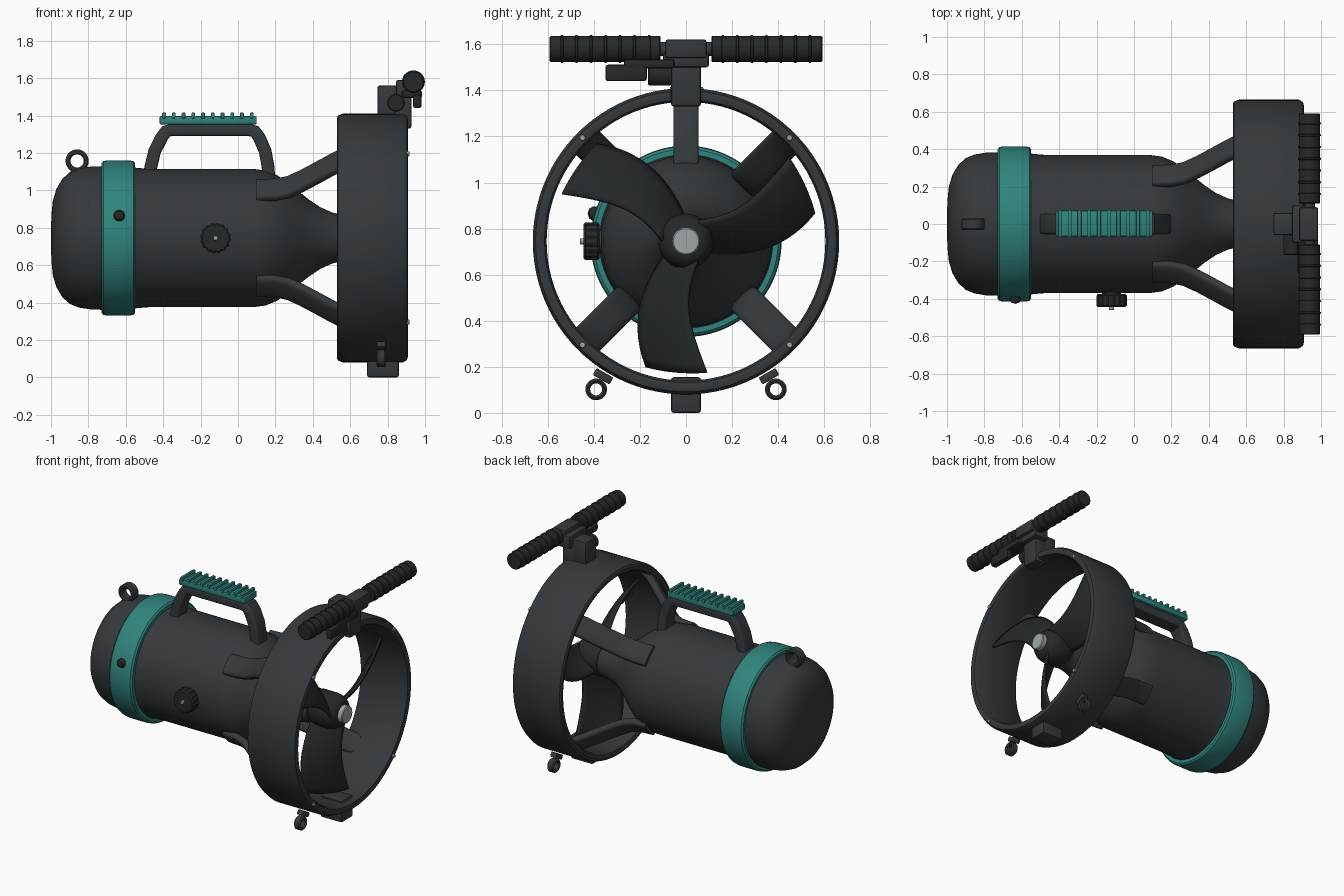
import bpy, bmesh, math
from mathutils import Matrix, Vector

if "Cube" in bpy.data.objects:
    bpy.data.objects.remove(bpy.data.objects["Cube"])

CZ = 0.745  # height of the main axis


def material(name, rgb):
    m = bpy.data.materials.new(name)
    m.diffuse_color = (*rgb, 1)
    m.use_nodes = True
    m.node_tree.nodes["Principled BSDF"].inputs["Base Color"].default_value = m.diffuse_color
    return m


DARK = material("dark_grey", (0.035, 0.041, 0.046))
BLACK = material("black_rubber", (0.018, 0.022, 0.024))
TEAL = material("teal", (0.03, 0.23, 0.205))
SILVER = material("silver", (0.35, 0.39, 0.4))


def finish(name, bm, mat, matrix=Matrix(), angle=35):
    bmesh.ops.remove_doubles(bm, verts=bm.verts, dist=1e-5)
    bmesh.ops.recalc_face_normals(bm, faces=bm.faces)
    me = bpy.data.meshes.new(name)
    bm.to_mesh(me)
    bm.free()
    me.transform(matrix)
    me.polygons.foreach_set("use_smooth", [True] * len(me.polygons))
    me.set_sharp_from_angle(angle=math.radians(angle))
    me.materials.append(mat)
    ob = bpy.data.objects.new(name, me)
    bpy.context.collection.objects.link(ob)
    return ob


def lathe(name, profile, mat, loc=(0, 0, CZ), yaw=0, closed=False, segs=64, teeth=0.0):
    """Revolve (along, radius) points about local x; yaw 90 turns the axis to +y."""
    bm = bmesh.new()
    rings = []
    for a, r in profile:
        ring = []
        for i in range(segs):
            t = 2 * math.pi * i / segs
            rr = r * (1 - (teeth if i % 4 < 2 else 0))
            ring.append(bm.verts.new((a, rr * math.cos(t), rr * math.sin(t))))
        rings.append(ring)
    pairs = list(zip(rings, rings[1:])) + ([(rings[-1], rings[0])] if closed else [])
    for p, q in pairs:
        for i in range(segs):
            j = (i + 1) % segs
            bm.faces.new((p[i], p[j], q[j], q[i]))
    bmesh.ops.dissolve_degenerate(bm, dist=1e-6, edges=bm.edges)
    return finish(name, bm, mat, Matrix.Translation(loc) @ Matrix.Rotation(math.radians(yaw), 4, 'Z'))


def cyl(name, loc, r, h, mat, yaw=0, segs=32, teeth=0.0):
    c = min(r, h) * 0.12
    prof = [(0, 0), (0, r - c), (c, r), (h - c, r), (h, r - c), (h, 0)]
    return lathe(name, prof, mat, loc, yaw, segs=segs, teeth=teeth)


def box(name, x, y, z, mat, bevel=0.012, tilt=0):
    bm = bmesh.new()
    bmesh.ops.create_cube(bm, size=1)
    bmesh.ops.scale(bm, vec=(x[1] - x[0], y[1] - y[0], z[1] - z[0]), verts=bm.verts)
    bmesh.ops.bevel(bm, geom=bm.edges[:], offset=bevel, segments=2, affect='EDGES', profile=0.5)
    c = Vector((sum(x) / 2, sum(y) / 2, sum(z) / 2))
    return finish(name, bm, mat, Matrix.Translation(c) @ Matrix.Rotation(math.radians(tilt), 4, 'X'))


def sweep(name, path, thick, width, mat, matrix=Matrix(), power=0.4):
    """Sweep a rounded rectangle along (x, z) points."""
    bm = bmesh.new()
    rings, n = [], 24
    pts = [Vector(p) for p in path]
    for k, p in enumerate(pts):
        d = (pts[min(k + 1, len(pts) - 1)] - pts[max(k - 1, 0)]).normalized()
        ring = []
        for i in range(n):
            t = 2 * math.pi * i / n
            c, s = math.cos(t), math.sin(t)
            u = math.copysign(abs(c) ** power, c) * thick / 2
            v = math.copysign(abs(s) ** power, s) * width / 2
            ring.append(bm.verts.new((p.x - d.y * u, v, p.y + d.x * u)))
        rings.append(ring)
    for a, b in zip(rings, rings[1:]):
        for i in range(n):
            bm.faces.new((a[i], a[(i + 1) % n], b[(i + 1) % n], b[i]))
    bm.faces.new(rings[0])
    bm.faces.new(rings[-1])
    return finish(name, bm, mat, matrix)


def eyelet(name, loc, r_out, r_in, w, yaw):
    h, b = w / 2, 0.008
    prof = [(-h, r_in + b), (-h, r_out - b), (b - h, r_out), (h - b, r_out),
            (h, r_out - b), (h, r_in + b), (h - b, r_in), (b - h, r_in)]
    lathe(name, prof, DARK, loc, yaw, closed=True, segs=32)


# Hull and tail cone, collar band, propeller hub
lathe("hull", [(-1, 0), (-0.998, 0.12), (-0.99, 0.2), (-0.97, 0.265), (-0.94, 0.315), (-0.9, 0.352),
               (-0.85, 0.372), (-0.78, 0.383), (-0.6, 0.385), (-0.54, 0.375), (-0.48, 0.37), (0.08, 0.37),
               (0.15, 0.36), (0.21, 0.335), (0.27, 0.295), (0.33, 0.245), (0.38, 0.205), (0.44, 0.165),
               (0.5, 0.138), (0.56, 0.122), (0.62, 0.115), (0.62, 0)], DARK, segs=96)
lathe("collar_band", [(-0.73, 0.37), (-0.73, 0.4), (-0.72, 0.411), (-0.7, 0.415), (-0.58, 0.415),
                      (-0.56, 0.411), (-0.55, 0.4), (-0.55, 0.36)], TEAL, closed=True, segs=96)
lathe("propeller_hub", [(0.625, 0), (0.625, 0.11), (0.64, 0.12), (0.74, 0.12), (0.78, 0.113),
                        (0.81, 0.095), (0.825, 0.07), (0.825, 0)], BLACK)
cyl("hub_cap", (0.815, 0, CZ), 0.06, 0.045, SILVER)

# Duct ring with four front bolts and four struts
lathe("duct_ring", [(0.528, 0.64), (0.535, 0.655), (0.56, 0.665), (0.88, 0.665), (0.903, 0.653), (0.908, 0.635),
                    (0.903, 0.614), (0.885, 0.605), (0.55, 0.605), (0.535, 0.615)], DARK, closed=True, segs=96)
for k in range(4):
    a = math.radians(45 + 90 * k)
    cyl("duct_bolt", (0.9, 0.636 * math.cos(a), CZ + 0.636 * math.sin(a)), 0.013, 0.016, SILVER, segs=16)
    sweep("duct_strut", [(0.1, 0.36), (0.2, 0.365), (0.27, 0.385), (0.34, 0.43), (0.42, 0.49),
                         (0.5, 0.552), (0.56, 0.595), (0.64, 0.63)], 0.055, 0.145, DARK,
          Matrix.Translation((0, 0, CZ)) @ Matrix.Rotation(a, 4, 'X'), 0.6)


# Propeller blades: cubic edges, lofted and pitched
def cubic(p, t):
    out = Vector((0, 0))
    for i in range(4):
        w = 1
        for j in range(4):
            if j != i:
                w *= (t * 3 - j) / (i - j)
        out += w * Vector(p[i])
    return out


LEAD = [(0.05, -0.09), (0.01, -0.25), (0.03, -0.4), (0.09, -0.57)]
TRAIL = [(-0.09, -0.06), (-0.17, -0.2), (-0.205, -0.36), (-0.17, -0.545)]
for k in range(3):
    bm = bmesh.new()
    rows = []
    for i in range(15):
        t = i / 14
        row = []
        for j in range(9):
            u = j / 8
            p = cubic(TRAIL, t).lerp(cubic(LEAD, t), u)
            p *= 1 + 0.02 * t * 4 * u * (1 - u)
            x = 0.72 + (u - 0.5) * 0.17 + 0.02 * math.sin(math.pi * u)
            row.append(bm.verts.new((x, p.x, p.y)))
        rows.append(row)
    for a, b in zip(rows, rows[1:]):
        for j in range(8):
            bm.faces.new((a[j], a[j + 1], b[j + 1], b[j]))
    blade = finish("propeller_blade", bm, BLACK,
                   Matrix.Translation((0, 0, CZ)) @ Matrix.Rotation(math.radians(120 * k), 4, 'X'))
    mod = blade.modifiers.new("thickness", 'SOLIDIFY')
    mod.thickness, mod.offset = 0.016, 0

# Carry handle with ribbed grip
sweep("carry_handle", [(-0.475, 1.07), (-0.465, 1.13), (-0.445, 1.21), (-0.41, 1.28), (-0.385, 1.315),
                       (-0.35, 1.325), (0.05, 1.325), (0.09, 1.315), (0.115, 1.28), (0.145, 1.21),
                       (0.16, 1.13), (0.165, 1.07)], 0.068, 0.11, DARK, power=0.3)
box("handle_grip", (-0.42, 0.1), (-0.066, 0.072), (1.352, 1.397), TEAL, 0.008)
for i in range(10):
    x = -0.395 + i * 0.052
    box("grip_rib", (x - 0.01, x + 0.01), (-0.07, 0.075), (1.385, 1.415), TEAL, 0.004)

# Rear lifting eye, side dial and collar knob
eyelet("lifting_eye", (-0.86, 0, 1.157), 0.062, 0.035, 0.066, 90)
box("lifting_eye_base", (-0.895, -0.825), (-0.033, 0.033), (1.07, 1.12), DARK)
cyl("dial_neck", (-0.12, -0.34, CZ), 0.05, 0.05, DARK, -90)
cyl("dial", (-0.12, -0.375, CZ), 0.082, 0.07, BLACK, -90, 64, 0.07)
cyl("dial_pin", (-0.12, -0.43, CZ), 0.013, 0.03, SILVER, -90, 16)
lathe("collar_knob", [(0, 0), (0, 0.03), (0.03, 0.03), (0.045, 0.022), (0.052, 0)], BLACK,
      (-0.635, -0.375, 0.865), -90, segs=24)

# Steering mount, clamp, throttle
box("mount_block", (0.745, 0.875), (-0.06, 0.06), (1.39, 1.56), DARK)
box("mount_plate", (0.835, 0.928), (-0.065, 0.065), (1.33, 1.53), DARK)
box("bar_clamp", (0.845, 0.96), (-0.1, 0.1), (1.5, 1.59), DARK)
box("clamp_top", (0.885, 0.985), (-0.09, 0.09), (1.54, 1.622), DARK)
cyl("throttle_pivot", (0.845, -0.05, 1.468), 0.047, 0.115, BLACK, -90)
box("throttle_arm", (0.875, 0.985), (-0.27, -0.05), (1.495, 1.535), BLACK)
box("throttle_lever", (0.935, 0.982), (-0.35, -0.17), (1.44, 1.512), BLACK)

# Handlebar with two ribbed grips
cyl("handlebar", (0.938, -0.55, 1.58), 0.03, 1.1, DARK, 90)
grip = [(0.11, 0), (0.11, 0.053), (0.115, 0.057)]
for i in range(7):
    a = 0.16 + i * 0.063
    grip += [(a - 0.006, 0.057), (a - 0.004, 0.061), (a + 0.004, 0.061), (a + 0.006, 0.057)]
grip += [(0.587, 0.057), (0.592, 0.052), (0.592, 0)]
for yaw in (90, -90):
    lathe("hand_grip", grip, BLACK, (0.938, 0, 1.58), yaw, segs=40)

# Foot and lower tie eyes
box("foot", (0.69, 0.86), (-0.065, 0.065), (0, 0.155), DARK)
for s in (-1, 1):
    eyelet("tie_eye", (0.765, s * 0.39, 0.102), 0.047, 0.026, 0.05, 0)
    box("tie_eye_base", (0.742, 0.788), (s * 0.36 - 0.042, s * 0.36 + 0.042), (0.142, 0.176), DARK, 0.006, s * 30)
